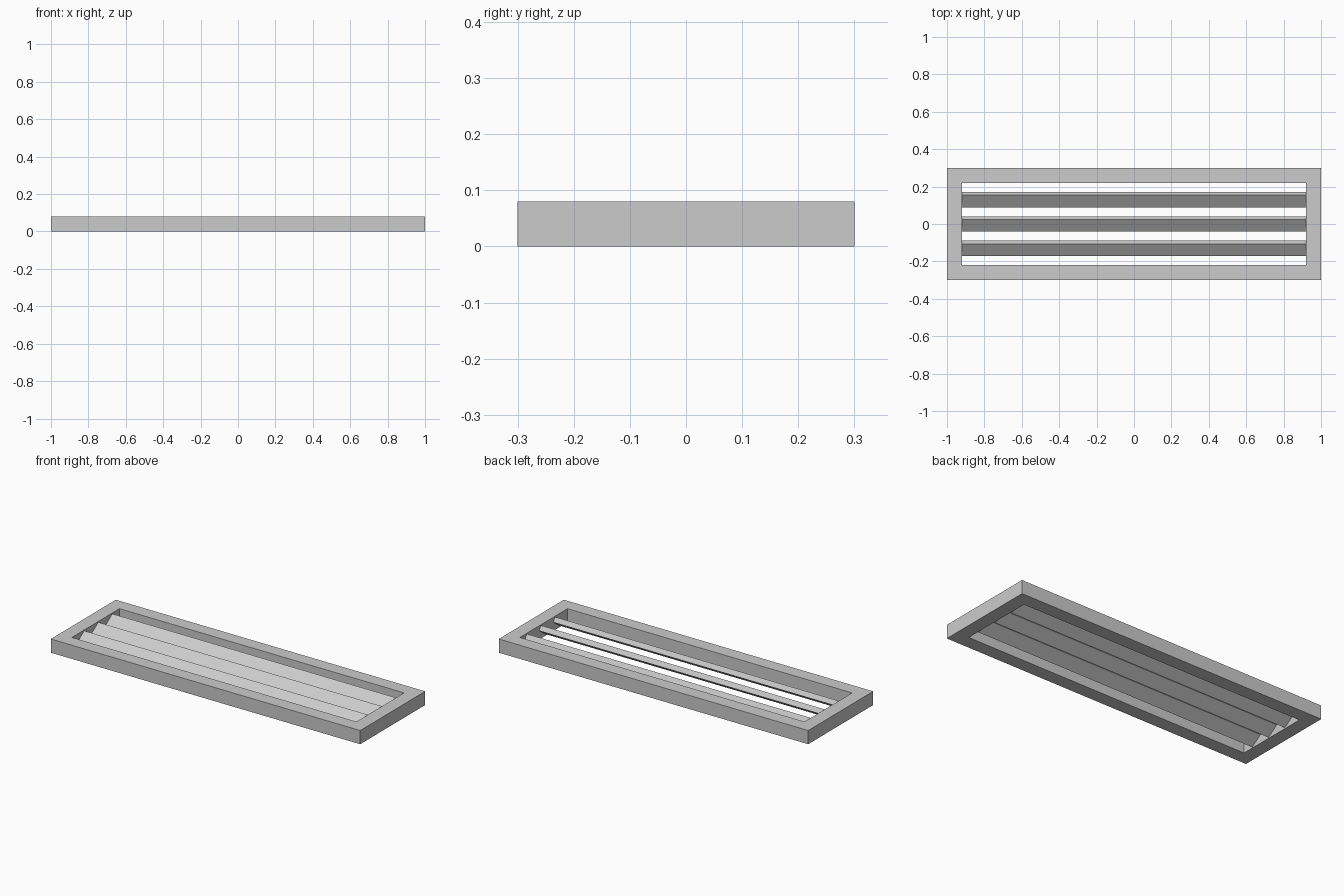
import bpy, bmesh, math

if "Cube" in bpy.data.objects:
    bpy.data.objects.remove(bpy.data.objects["Cube"])

OUTER = (1.0, 0.3)      # half sizes of the frame
INNER = (0.92, 0.22)    # half sizes of the opening
HEIGHT = 0.08


# Rectangular frame: a flat ring extruded upwards
def make_frame(name):
    bm = bmesh.new()
    signs = [(-1, -1), (1, -1), (1, 1), (-1, 1)]
    outer = [bm.verts.new((sx * OUTER[0], sy * OUTER[1], 0)) for sx, sy in signs]
    inner = [bm.verts.new((sx * INNER[0], sy * INNER[1], 0)) for sx, sy in signs]
    ring = []
    for i in range(4):
        j = (i + 1) % 4
        ring.append(bm.faces.new((outer[i], outer[j], inner[j], inner[i])))
    top = bmesh.ops.extrude_face_region(bm, geom=ring, use_keep_orig=True)["geom"]
    bmesh.ops.translate(bm, vec=(0, 0, HEIGHT),
                        verts=[g for g in top if isinstance(g, bmesh.types.BMVert)])
    bmesh.ops.recalc_face_normals(bm, faces=bm.faces)
    mesh = bpy.data.meshes.new(name)
    bm.to_mesh(mesh)
    bm.free()
    bpy.context.collection.objects.link(bpy.data.objects.new(name, mesh))


# Tilted slat spanning the opening, rising towards the back
def make_slat(name, y):
    bpy.ops.mesh.primitive_cube_add(size=1, location=(0, y, HEIGHT / 2),
                                    rotation=(math.radians(35), 0, 0))
    slat = bpy.context.object
    slat.name = name
    slat.scale = (2 * INNER[0], 0.08, 0.03)


make_frame("vent_frame")
for n, y in enumerate((-0.13, 0.0, 0.13), 1):
    make_slat(f"slat_{n}", y)
